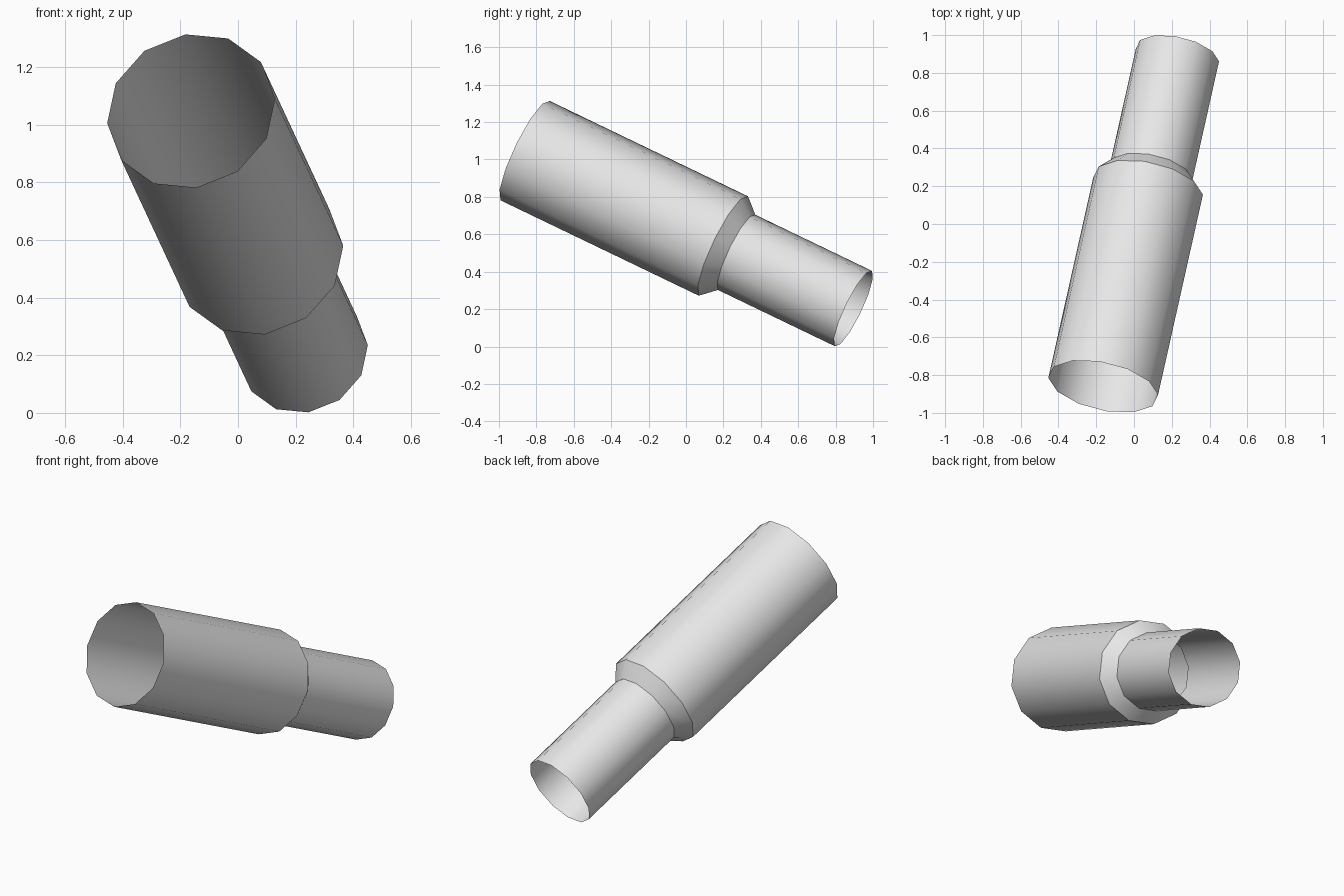
import bpy
import bmesh
import math
from mathutils import Vector

cube = bpy.data.objects.get("Cube")
if cube:
    bpy.data.objects.remove(cube, do_unlink=True)

SIDES = 12

# Plain grey surface
grey = bpy.data.materials.new("light_grey")
grey.use_nodes = True
grey.diffuse_color = (0.8, 0.8, 0.8, 1)
grey.node_tree.nodes["Principled BSDF"].inputs["Base Color"].default_value = grey.diffuse_color

# Tilted axis from the wide mouth to the narrow mouth
start = Vector((-0.163, -0.86, 1.047))
end = Vector((0.23, 0.895, 0.203))
axis = (end - start).normalized()
length = (end - start).length

# Cross-section directions, square to the axis
u = Vector((0.293, -0.045, 0.043))
u = (u - axis * u.dot(axis)).normalized()
w = axis.cross(u)

# Stepped pipe: wide barrel, short shoulder, narrow barrel; both ends open
profile = [(0, 0.297), (1.20, 0.297), (1.28, 0.225), (length, 0.225)]
bm = bmesh.new()
rings = []
for distance, radius in profile:
    ring = []
    for i in range(SIDES):
        a = math.tau * i / SIDES
        offset = (u * math.cos(a) + w * math.sin(a)) * radius
        ring.append(bm.verts.new(start + axis * distance + offset))
    rings.append(ring)
for lower, upper in zip(rings, rings[1:]):
    for i in range(SIDES):
        j = (i + 1) % SIDES
        bm.faces.new((lower[i], lower[j], upper[j], upper[i]))

mesh = bpy.data.meshes.new("stepped_pipe")
bm.to_mesh(mesh)
bm.free()
mesh.materials.append(grey)
pipe = bpy.data.objects.new("stepped_pipe", mesh)
bpy.context.collection.objects.link(pipe)

# Smooth around the barrels, crisp at the shoulder
bpy.ops.object.select_all(action='DESELECT')
pipe.select_set(True)
bpy.context.view_layer.objects.active = pipe
bpy.ops.object.shade_smooth_by_angle(angle=math.radians(35))
